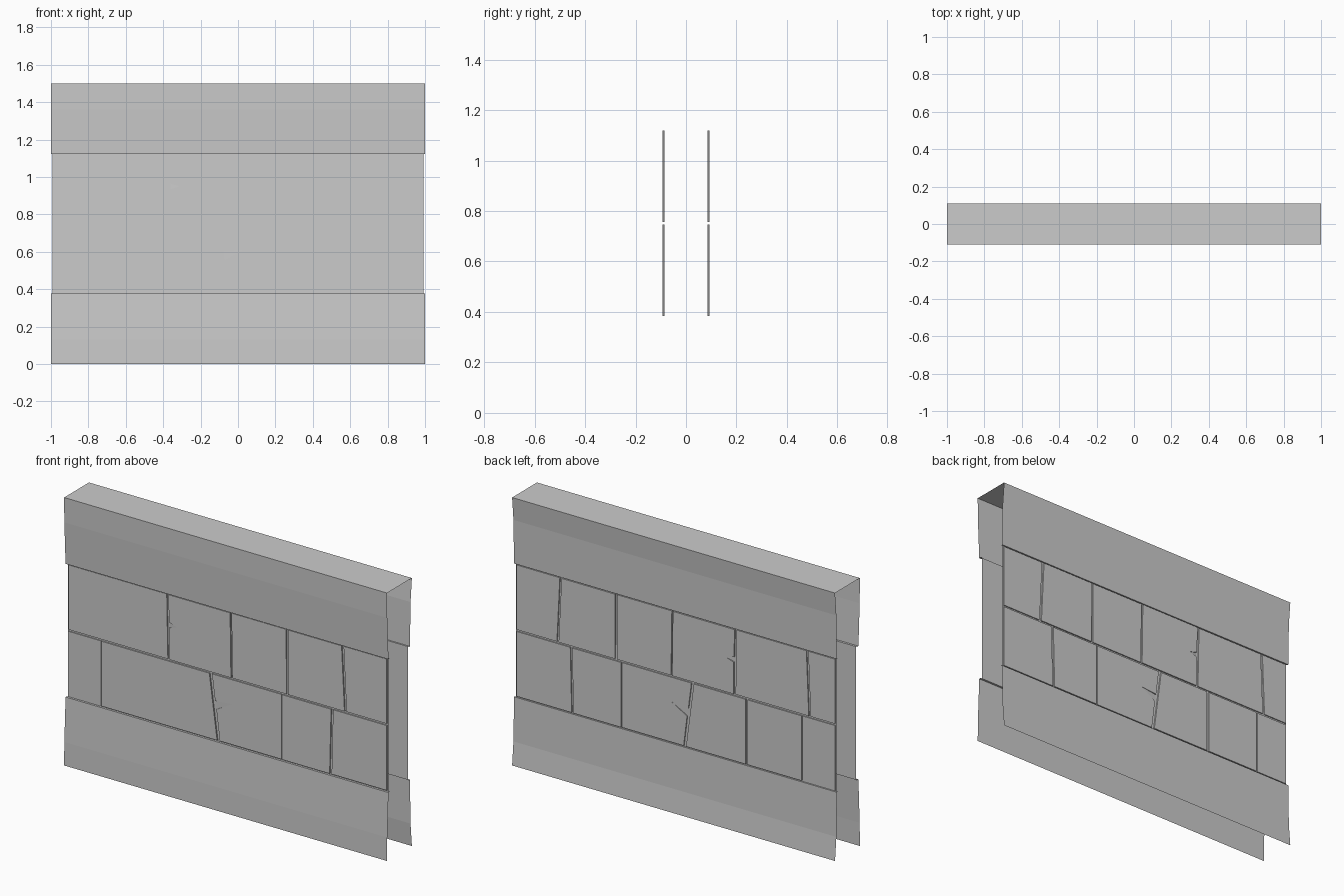
import bpy

if "Cube" in bpy.data.objects:
    bpy.data.objects.remove(bpy.data.objects["Cube"])

GROOVE = 0.085   # depth (|y|) of the mortar plane
Z0, Z1 = 0.378, 1.124   # vertical range of the brick courses


def make_object(name, polys):
    """Build a flat-shaded mesh from a list of polygons."""
    verts, faces = [], []
    for p in polys:
        faces.append(range(len(verts), len(verts) + len(p)))
        verts += p
    me = bpy.data.meshes.new(name)
    me.from_pydata(verts, [], [list(f) for f in faces])
    ob = bpy.data.objects.new(name, me)
    bpy.context.collection.objects.link(ob)
    return ob


def place(polys, side):
    """Polygons are (x, depth, z), counter-clockwise seen from the front; side -1 front, +1 back."""
    out = []
    for p in polys:
        q = [(x, side * d, z) for x, d, z in p]
        out.append(q if side < 0 else q[::-1])
    return out


def strip(profile, x=1.0):
    """Sheet swept along x from a (depth, z) profile listed bottom to top."""
    return [[(-x, d0, z0), (x, d0, z0), (x, d1, z1), (-x, d1, z1)]
            for (d0, z0), (d1, z1) in zip(profile, profile[1:])]


def brick(outline, depth, dent=None):
    """Raised block; dent = (corner index, three points) cuts a sloping chip into an edge."""
    pts = [(x, z, GROOVE) for x, z in outline]
    polys = []
    if dent:
        i, (a, tip, b) = dent
        new = [(*a, GROOVE), (*tip, depth - 0.0005), (*b, GROOVE)]
        pts[i:i] = new
        polys.append([(x, d, z) for x, z, d in reversed(new)])
    polys.append([(x, depth, z) for x, z, _ in pts])
    for (xa, za, da), (xb, zb, db) in zip(pts, pts[1:] + pts[:1]):
        polys.append([(xa, depth, za), (xa, da, za), (xb, db, zb), (xb, depth, zb)])
    return polys


def course(joints, z0, z1, depths, dents):
    """Row of bricks between joints given as (x at bottom, x at top, half gap)."""
    polys = []
    for i, (l, r) in enumerate(zip(joints, joints[1:])):
        outline = [(l[0] + l[2], z0), (r[0] - r[2], z0), (r[1] - r[2], z1), (l[1] + l[2], z1)]
        polys += brick(outline, depths[i], dents.get(i))
    return polys


G = 0.006
END_L, END_R = (-0.99, -0.99, 0.003), (0.988, 0.988, 0.003)
UPPER = [(-0.365, -0.372, G), (0.025, 0.02, 0.004), (0.37, 0.368, G), (0.73, 0.712, G), END_R]
LOWER = [(-0.057, -0.105, 0.008), (0.335, 0.335, 0.003), (0.638, 0.647, G), END_R]
# chips on the left edges, listed downward
CHIP_U = (4, ((-0.362, 0.965), (-0.315, 0.95), (-0.36, 0.935)))
CHIP_L = (4, ((-0.078, 0.60), (0.025, 0.61), (-0.07, 0.555)))

for side, name in ((-1, "front"), (1, "back")):
    front = side < 0
    # brick courses; the front has fewer open joints at its left end
    upper = [END_L] + ([] if front else [(-0.83, -0.815, G)]) + UPPER
    lower = [END_L, (-0.783, -0.783, 0.003)] + ([] if front else [(-0.44, -0.44, G)]) + LOWER
    ud = [0.091] * (1 if front else 2) + [0.093, 0.0915, 0.0925, 0.091]
    ld = [0.0905] + [0.0925] * (1 if front else 2) + [0.091, 0.0925, 0.0915]
    make_object(name + "_upper_course", place(
        course(upper, 0.757, Z1 - 0.005, ud, {len(upper) - 5: CHIP_U}), side))
    make_object(name + "_lower_course", place(
        course(lower, Z0 + 0.006, 0.747, ld, {len(lower) - 4: CHIP_L}), side))
    # mortar plane behind the bricks
    make_object(name + "_mortar", place(strip([(GROOVE, Z0), (GROOVE, Z1)], 0.992), side))
    # plinth and top band with ledges back to the mortar
    if front:
        low = [(0.11, 0), (0.108, 0.13), (0.097, Z0), (GROOVE, Z0)]
        top = [(GROOVE, Z1), (0.097, Z1), (0.108, 1.36), (0.11, 1.5)]
    else:
        low = [(0.11, 0), (0.098, 0.13), (0.093, Z0), (GROOVE, Z0)]
        top = [(GROOVE, Z1), (0.093, Z1), (0.098, 1.37), (0.11, 1.5)]
    make_object(name + "_plinth", place(strip(low), side))
    make_object(name + "_top_band", place(strip(top), side))

# wall top
make_object("wall_cap", [[(-1, -0.11, 1.5), (1, -0.11, 1.5), (1, 0.11, 1.5), (-1, 0.11, 1.5)]])
